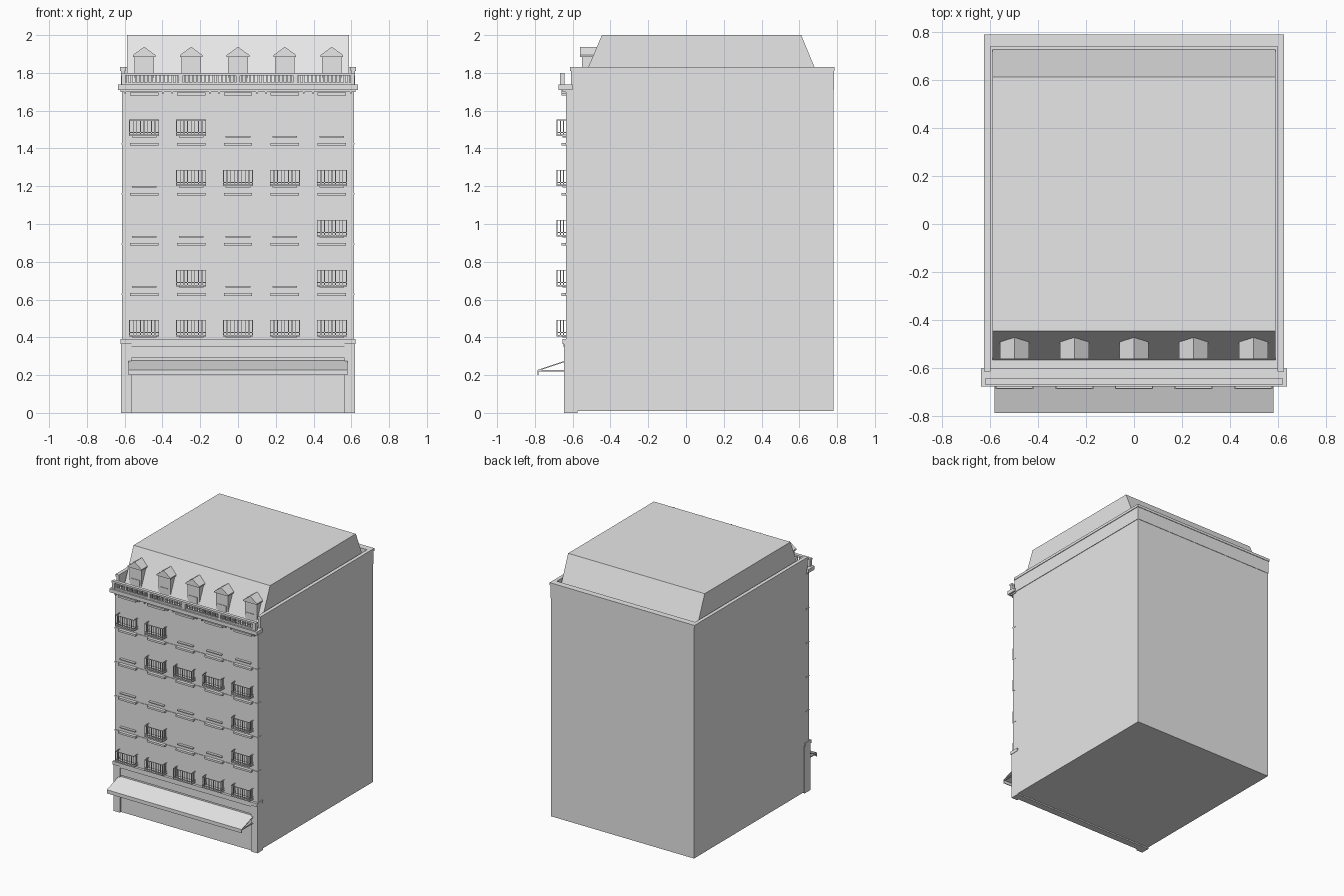
import bpy
import bmesh
from mathutils import Vector

cube = bpy.data.objects.get("Cube")
if cube:
    bpy.data.objects.remove(cube, do_unlink=True)

stone = bpy.data.materials.new("pale_stone")
stone.use_nodes = True
stone.diffuse_color = (0.8, 0.8, 0.8, 1)
stone.node_tree.nodes["Principled BSDF"].inputs["Base Color"].default_value = (0.8, 0.8, 0.8, 1)


def finish(name, bm):
    bmesh.ops.recalc_face_normals(bm, faces=bm.faces)
    mesh = bpy.data.meshes.new(name)
    bm.to_mesh(mesh)
    bm.free()
    mesh.materials.append(stone)
    obj = bpy.data.objects.new(name, mesh)
    bpy.context.collection.objects.link(obj)
    return obj


def add_box(bm, x, y, z):
    """Add a box given (low, high) pairs on each axis."""
    verts = bmesh.ops.create_cube(bm, size=1)["verts"]
    for v in verts:
        v.co = Vector([(lo + hi) / 2 + c * (hi - lo) for c, (lo, hi) in zip(v.co, (x, y, z))])


def boxes(name, *specs):
    bm = bmesh.new()
    for spec in specs:
        add_box(bm, *spec)
    return finish(name, bm)


def add_prism(bm, profile, axis, lo, hi):
    """Extrude a closed 2D profile along x (yz profile) or y (xz profile)."""
    def place(p, t):
        return (t, p[0], p[1]) if axis == "x" else (p[0], t, p[1])
    face = bm.faces.new([bm.verts.new(place(p, lo)) for p in profile])
    ext = bmesh.ops.extrude_face_region(bm, geom=[face])["geom"]
    shift = (hi - lo, 0, 0) if axis == "x" else (0, hi - lo, 0)
    bmesh.ops.translate(bm, vec=shift, verts=[v for v in ext if isinstance(v, bmesh.types.BMVert)])


def prism(name, profile, axis, lo, hi):
    bm = bmesh.new()
    add_prism(bm, profile, axis, lo, hi)
    return finish(name, bm)


W = 0.615                       # half width of the building
FRONT = -0.635                  # facade plane
COLUMNS = [-0.497, -0.248, 0, 0.248, 0.497]
FLOORS = [0.405 + 0.265 * i for i in range(5)]

# Main block and facade slab
boxes("main_block", ((-W, W), (-0.58, 0.78), (0.01, 1.72)))
boxes("upper_facade", ((-W, W), (FRONT, -0.575), (0.37, 1.72)))

# Ground floor: piers, lintel and set back shopfront
boxes("ground_piers", *[(tuple(sorted((s * 0.565, s * (W + 0.004)))), (-0.645, -0.575), (0, 0.37))
                        for s in (-1, 1)])
boxes("shop_sign_band", ((-0.57, 0.57), (-0.64, -0.575), (0.29, 0.355)))
boxes("shopfront", ((-0.57, 0.57), (-0.63, -0.575), (0, 0.37)))
boxes("ground_cornice",
      ((-0.622, 0.622), (-0.655, -0.58), (0.365, 0.39)),
      ((-0.565, 0.565), (-0.648, -0.58), (0.35, 0.365)))

# Awning with valance and side arms
prism("awning", [(-0.635, 0.278), (-0.785, 0.228), (-0.785, 0.2), (-0.78, 0.2),
                 (-0.78, 0.223), (-0.635, 0.272)], "x", -0.58, 0.58)
boxes("awning_arms", *[((s * 0.575 - 0.004, s * 0.575 + 0.004), (-0.783, FRONT), (0.219, 0.226))
                       for s in (-1, 1)])

# Thin string courses and window ledges
boxes("string_courses", *[((-W - 0.002, W + 0.002), (FRONT - 0.004, -0.6), (z - 0.045, z - 0.037))
                          for z in FLOORS[1:]])
ledges = bmesh.new()
for x in COLUMNS:
    for z in FLOORS:
        add_box(ledges, (x - 0.075, x + 0.075), (FRONT - 0.025, FRONT + 0.01), (z + 0.215, z + 0.23))
        add_box(ledges, (x - 0.065, x + 0.065), (FRONT - 0.02, FRONT + 0.01), (z - 0.006, z + 0.002))
finish("window_ledges", ledges)


# Balconies: slab, rails and thin bars
def add_balcony(bm, x, z):
    out, t, half = FRONT - 0.05, 0.004, 0.079
    add_box(bm, (x - half, x + half), (out, FRONT), (z, z + 0.008))
    for h in (0.018, 0.083):
        add_box(bm, (x - half, x + half), (out, out + t), (z + h, z + h + t))
        for s in (-1, 1):
            e = x + s * (half - t / 2)
            add_box(bm, (e - t / 2, e + t / 2), (out, FRONT), (z + h, z + h + t))
    for i in range(9):
        bx = x + (i - 4) * (half - t / 2) / 4
        add_box(bm, (bx - t / 2, bx + t / 2), (out, out + t), (z, z + 0.085))
    for s in (-1, 1):
        e = x + s * (half - t / 2)
        for y in (out + 0.018, out + 0.035):
            add_box(bm, (e - t / 2, e + t / 2), (y, y + t), (z, z + 0.085))


balconies = bmesh.new()
for z, cols in zip(FLOORS, ("01234", "14", "4", "1234", "01")):
    for c in cols:
        add_balcony(balconies, COLUMNS[int(c)], z)
finish("balconies", balconies)

# Main cornice with brackets
boxes("main_cornice",
      ((-0.635, 0.635), (-0.675, -0.6), (1.71, 1.738)),
      ((-0.622, 0.622), (-0.655, -0.6), (1.7, 1.712)))
boxes("cornice_brackets", *[((x + d - 0.005, x + d + 0.005), (-0.66, FRONT + 0.01), (1.69, 1.712))
                            for x in COLUMNS for d in (-0.1, 0.1)])

# Balustrade above the cornice
rail = bmesh.new()
add_box(rail, (-0.62, 0.62), (-0.668, -0.642), (1.786, 1.8))
add_box(rail, (-0.615, 0.615), (-0.662, -0.648), (1.738, 1.75))
COUNT = 56
for i in range(COUNT + 1):
    x = -0.607 + 1.214 * i / COUNT
    r = 0.011 if i % 14 == 0 else 0.0045
    add_box(rail, (x - r, x + r), (-0.655 - r, -0.655 + r), (1.738, 1.79))
finish("balustrade", rail)

# Parapet on the sides and back, with coping
sides = [tuple(sorted((s * 0.6, s * 0.619))) for s in (-1, 1)]
boxes("parapet", *[(s, (-0.61, 0.783), (1.71, 1.812)) for s in sides],
      ((-0.619, 0.619), (0.745, 0.783), (1.71, 1.812)))
caps = [tuple(sorted((s * 0.596, s * 0.624))) for s in (-1, 1)]
boxes("parapet_coping", *[(s, (-0.614, 0.787), (1.81, 1.83)) for s in caps],
      ((-0.624, 0.624), (0.738, 0.787), (1.81, 1.83)))

# Mansard roof, sloped at front and back
prism("mansard_roof", [(-0.567, 1.715), (-0.445, 2), (0.61, 2), (0.728, 1.715)], "x", -0.588, 0.588)

# Dormers with gabled caps
dormers = bmesh.new()
for x in COLUMNS:
    add_box(dormers, (x - 0.052, x + 0.052), (-0.55, -0.47), (1.72, 1.895))
    add_box(dormers, (x - 0.036, x + 0.036), (-0.554, -0.54), (1.72, 1.8))
    add_prism(dormers, [(x - 0.06, 1.885), (x + 0.06, 1.885), (x + 0.06, 1.894),
                        (x, 1.938), (x - 0.06, 1.894)], "y", -0.562, -0.455)
finish("dormers", dormers)
